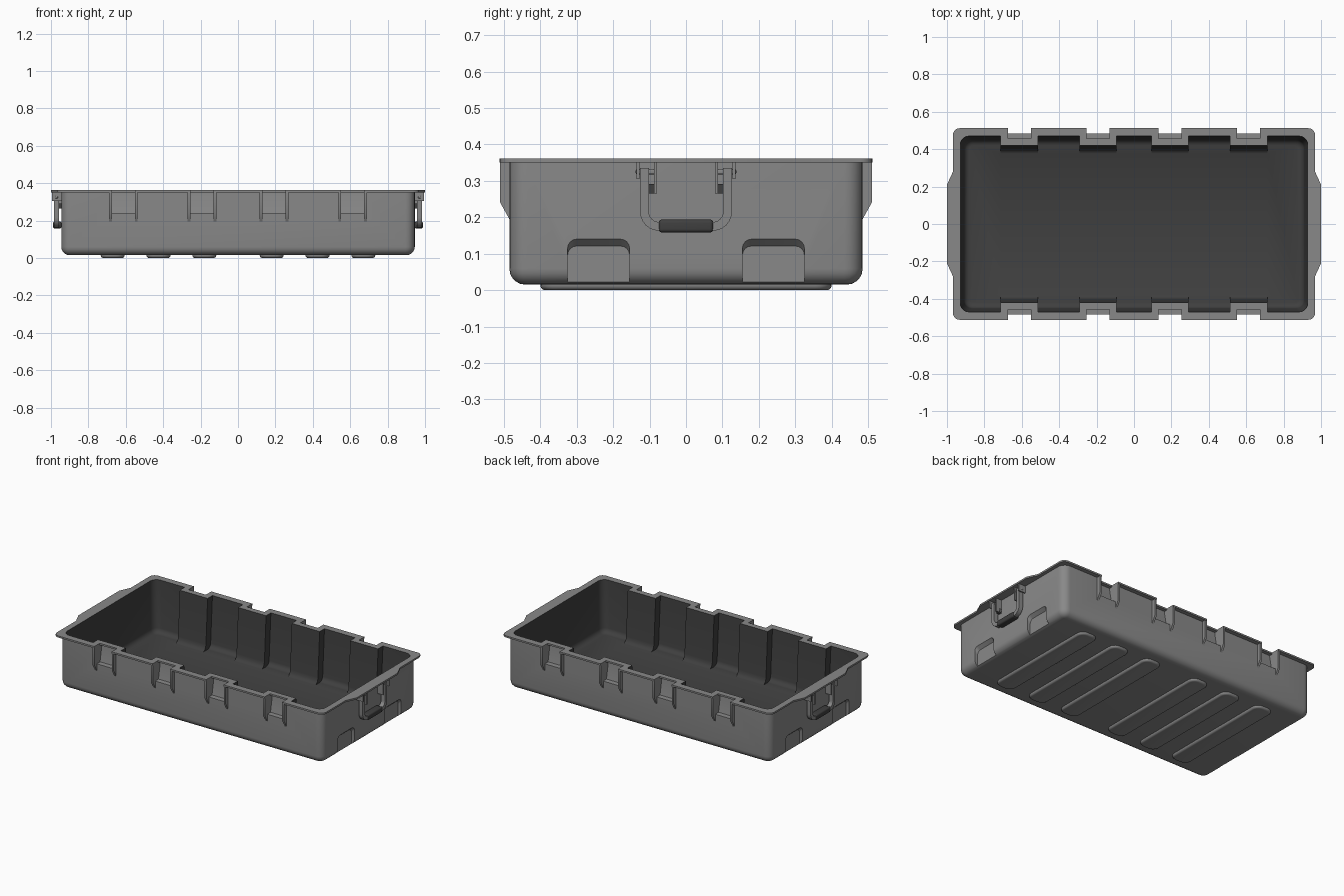
import bpy, bmesh, math

if "Cube" in bpy.data.objects:
    bpy.data.objects.remove(bpy.data.objects["Cube"])

SLOTS = [s * c for c in (0.6125, 0.1925) for s in (-1, 1)]   # side notch centres
HALF = 0.0625                                                # notch half width


def finish(bm, name):
    bmesh.ops.remove_doubles(bm, verts=bm.verts, dist=1e-5)
    bmesh.ops.recalc_face_normals(bm, faces=bm.faces)
    if bm.calc_volume(signed=True) < 0:
        bmesh.ops.reverse_faces(bm, faces=bm.faces)
    me = bpy.data.meshes.new(name)
    bm.to_mesh(me)
    bm.free()
    ob = bpy.data.objects.new(name, me)
    bpy.context.collection.objects.link(ob)
    return ob


def box(name, x, y, z, corner=0, bottom=0, every=0):
    """Box from ranges, optional rounded vertical / bottom / all edges."""
    bm = bmesh.new()
    bmesh.ops.create_cube(bm, size=1)
    for v in bm.verts:
        for i, (a, b) in enumerate((x, y, z)):
            v.co[i] = b if v.co[i] > 0 else a

    def bevel(edges, r):
        bmesh.ops.bevel(bm, geom=edges, offset=r, segments=5, profile=0.5, affect='EDGES')
    if corner:
        bevel([e for e in bm.edges if abs(e.verts[0].co.z - e.verts[1].co.z) > 1e-4], corner)
    if bottom:
        bevel([e for e in bm.edges if all(abs(v.co.z - z[0]) < 1e-5 for v in e.verts)], bottom)
    if every:
        bevel(bm.edges[:], every)
    return finish(bm, name)


def prism(name, pts, axis, lo, hi, shift=None):
    """Extrude a 2D outline along x (points are y,z) or z (points are x,y)."""
    bm = bmesh.new()
    to3 = (lambda p, t: (t, p[0], p[1])) if axis == 'x' else (lambda p, t: (p[0], p[1], t))
    a = [bm.verts.new(to3(p, lo)) for p in pts]
    b = [bm.verts.new(to3(p, hi)) for p in pts]
    bm.faces.new(a)
    bm.faces.new(b)
    for i in range(len(pts)):
        j = (i + 1) % len(pts)
        bm.faces.new((a[i], a[j], b[j], b[i]))
    if shift:
        for v in bm.verts:
            v.co.z += shift(v.co)
    return finish(bm, name)


def boolean(ob, tool, op):
    m = ob.modifiers.new("bool", 'BOOLEAN')
    m.operation, m.object, m.solver = op, tool, 'EXACT'
    bpy.context.view_layer.objects.active = ob
    bpy.ops.object.modifier_apply(modifier=m.name)
    bpy.data.objects.remove(tool)


def indent(sx, sy):
    """Low end-wall recess with sloped roof and rounded top corners."""
    pts = [(sy * 0.155, -0.1), (sy * 0.325, -0.1)]
    for cy, a0 in ((0.30, 0), (0.18, 90)):
        for k in range(5):
            t = math.radians(a0 + k * 22.5)
            pts.append((sy * (cy + 0.025 * math.cos(t)), 0.115 + 0.025 * math.sin(t)))
    return prism("indent_cutter", pts, 'x', sx * 0.924, sx * 1.1,
                 lambda co: (abs(co.x) - 0.945) * 0.9 if co.z > 0 else 0)


def material(name, g):
    m = bpy.data.materials.new(name)
    m.diffuse_color = (g, g, g, 1)
    m.use_nodes = True
    m.node_tree.nodes["Principled BSDF"].inputs["Base Color"].default_value = m.diffuse_color
    return m


grey, dark = material("grey_plastic", 0.25), material("dark_plastic", 0.05)

# Outer body
body = box("tray_body", (-0.945, 0.945), (-0.485, 0.485), (0.015, 0.358), 0.05, 0.044)

# Notches in the long walls
for c in SLOTS:
    for s in (-1, 1):
        pts = [(s * y, z) for y, z in ((0.433, 0.5), (0.433, 0.34), (0.452, 0.24), (0.6, 0.237), (0.6, 0.5))]
        boolean(body, prism("notch_cutter", pts, 'x', c - HALF, c + HALF), 'DIFFERENCE')

# Recesses in the end walls
for sx in (-1, 1):
    for sy in (-1, 1):
        boolean(body, indent(sx, sy), 'DIFFERENCE')

# Rim outline: one quarter, mirrored
q = [(1.0, 0.21), (0.968, 0.28)]
q += [(0.933 + 0.035 * math.cos(k * math.pi / 10), 0.477 + 0.035 * math.sin(k * math.pi / 10)) for k in range(6)]
for c in (0.6125, 0.1925):
    q += [(c + HALF, 0.512), (c + HALF, 0.456), (c - HALF, 0.456), (c - HALF, 0.512)]
outline = q + [(-x, y) for x, y in q[::-1]] + [(-x, -y) for x, y in q] + [(x, -y) for x, y in q[::-1]]
boolean(body, prism("rim", outline, 'z', 0.351, 0.362), 'UNION')

# Inner cavity with drafted walls, pocket bumps left standing
cavity = box("cavity_cutter", (-0.934, 0.934), (-0.475, 0.475), (0.03, 0.4), 0.045, 0.03)
for v in cavity.data.vertices:
    t = 0.026 * (0.362 - v.co.z) / 0.332
    v.co.x -= math.copysign(t, v.co.x)
    v.co.y -= math.copysign(t, v.co.y)
for c in SLOTS:
    for s in (-1, 1):
        pts = [(s * y, z) for y, z in ((0.6, 0.6), (0.421, 0.6), (0.42, 0.362), (0.403, 0.07),
                                       (0.399, 0.05), (0.389, 0.036), (0.375, 0.029), (0.375, -0.1), (0.6, -0.1))]
        boolean(cavity, prism("pocket", pts, 'x', c - 0.1, c + 0.1), 'DIFFERENCE')
for ob in (body, cavity):
    ob.data.materials.clear()
    ob.data.materials.append(grey)
    ob.data.materials.append(dark)
for p in body.data.polygons:
    p.material_index = 0
for p in cavity.data.polygons:
    p.material_index = 1
boolean(body, cavity, 'DIFFERENCE')

# Ribs flanking each notch
for c in SLOTS:
    for s in (-1, 1):
        for e in (-1, 1):
            x = c + e * (HALF + 0.007)
            pts = [(s * y, z) for y, z in ((0.478, 0.355), (0.51, 0.355), (0.51, 0.24), (0.485, 0.195), (0.478, 0.195))]
            prism("notch_rib", pts, 'x', x - 0.007, x + 0.007)

# Runners under the floor
for c in (0.18, 0.425, 0.67):
    for s in (-1, 1):
        box("floor_runner", (s * c - 0.064, s * c + 0.064), (-0.4, 0.4), (0, 0.024), 0.045, 0.014)


def u_half(y, r):
    """Right half of a U path: straight leg then rounded corner."""
    return [(y, 0.335)] + [(0.074 + r * math.cos(t), 0.215 - r * math.sin(t))
                           for t in (math.pi / 12 * k for k in range(7))]


# Swing handles with brackets, one per end
for s in (-1, 1):
    def xr(a, b):
        return (min(s * a, s * b), max(s * a, s * b))
    outer, inner = u_half(0.126, 0.052), u_half(0.102, 0.028)
    loop = outer + [(-y, z) for y, z in outer[::-1]] + [(-y, z) for y, z in inner] + inner[::-1]
    prism("handle_bar", loop, 'x', *xr(0.956, 0.984))
    grip = box("handle_grip", xr(0.943, 0.989), (-0.075, 0.075), (0.158, 0.194), every=0.01)
    grip.data.materials.append(dark)
    for e in (-1, 1):
        def yr(a, b):
            return (min(e * a, e * b), max(e * a, e * b))
        box("bracket_outer", xr(0.94, 0.995), yr(0.128, 0.136), (0.305, 0.355))
        box("bracket_inner", xr(0.94, 0.985), yr(0.08, 0.088), (0.265, 0.355))
        stop = box("handle_stop", xr(0.94, 0.965), yr(0.08, 0.104), (0.265, 0.292))
        stop.data.materials.append(dark)
        box("hinge_pin", xr(0.963, 0.977), yr(0.084, 0.138), (0.318, 0.332), every=0.004)

# Remaining parts grey; smooth shading with sharp edges kept
for ob in bpy.context.scene.objects:
    if not ob.data.materials:
        ob.data.materials.append(grey)
bpy.ops.object.select_all(action='SELECT')
bpy.context.view_layer.objects.active = body
bpy.ops.object.shade_smooth_by_angle(angle=math.radians(35))
